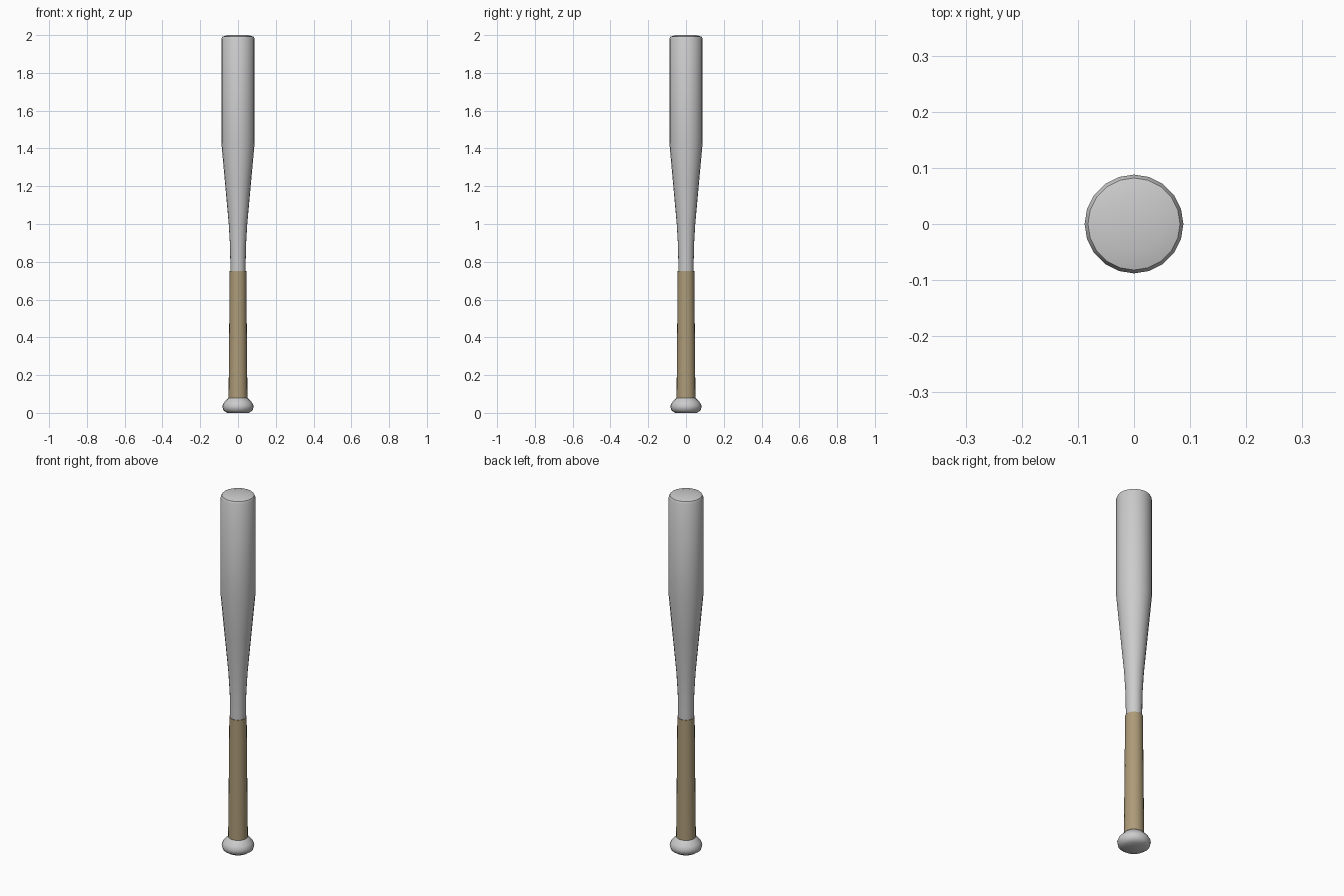
import bpy, bmesh, math

if "Cube" in bpy.data.objects:
    bpy.data.objects.remove(bpy.data.objects["Cube"])

SIDES = 20


def lathe(name, profile, color=None, angle=40):
    """Revolve (radius, z) points around z; zero radius makes a pole."""
    bm = bmesh.new()
    verts = [bm.verts.new((r, 0, z)) for r, z in profile]
    edges = [bm.edges.new(pair) for pair in zip(verts, verts[1:])]
    bmesh.ops.spin(bm, geom=verts + edges, cent=(0, 0, 0), axis=(0, 0, 1),
                   angle=math.tau, steps=SIDES, use_merge=True)
    bmesh.ops.remove_doubles(bm, verts=bm.verts, dist=1e-5)
    bmesh.ops.recalc_face_normals(bm, faces=bm.faces)
    mesh = bpy.data.meshes.new(name)
    bm.to_mesh(mesh)
    bm.free()
    obj = bpy.data.objects.new(name, mesh)
    bpy.context.collection.objects.link(obj)
    if color:
        mat = bpy.data.materials.new(name + "_color")
        mat.diffuse_color = color
        mat.use_nodes = True
        mat.node_tree.nodes["Principled BSDF"].inputs["Base Color"].default_value = mat.diffuse_color
        mesh.materials.append(mat)
    bpy.ops.object.select_all(action='DESELECT')
    obj.select_set(True)
    bpy.context.view_layer.objects.active = obj
    bpy.ops.object.shade_smooth_by_angle(angle=math.radians(angle))
    return obj


# Barrel tapering down to the top of the grip
lathe("barrel", [(0.04, 0.75), (0.042, 0.88), (0.049, 1.0), (0.069, 1.22),
                 (0.088, 1.43), (0.088, 1.98), (0.082, 1.992),
                 (0.053, 2.0), (0, 2.0)])

# Wrapped grip, a little wider than the shaft
lathe("grip", [(0.05, 0.08), (0.048, 0.29), (0.046, 0.51),
               (0.044, 0.75), (0.04, 0.75)], (0.42, 0.33, 0.19, 1))

# Flared knob at the bottom
lathe("knob", [(0, 0), (0.058, 0), (0.078, 0.014), (0.083, 0.036),
               (0.074, 0.055), (0.055, 0.075), (0.049, 0.08)], angle=50)
